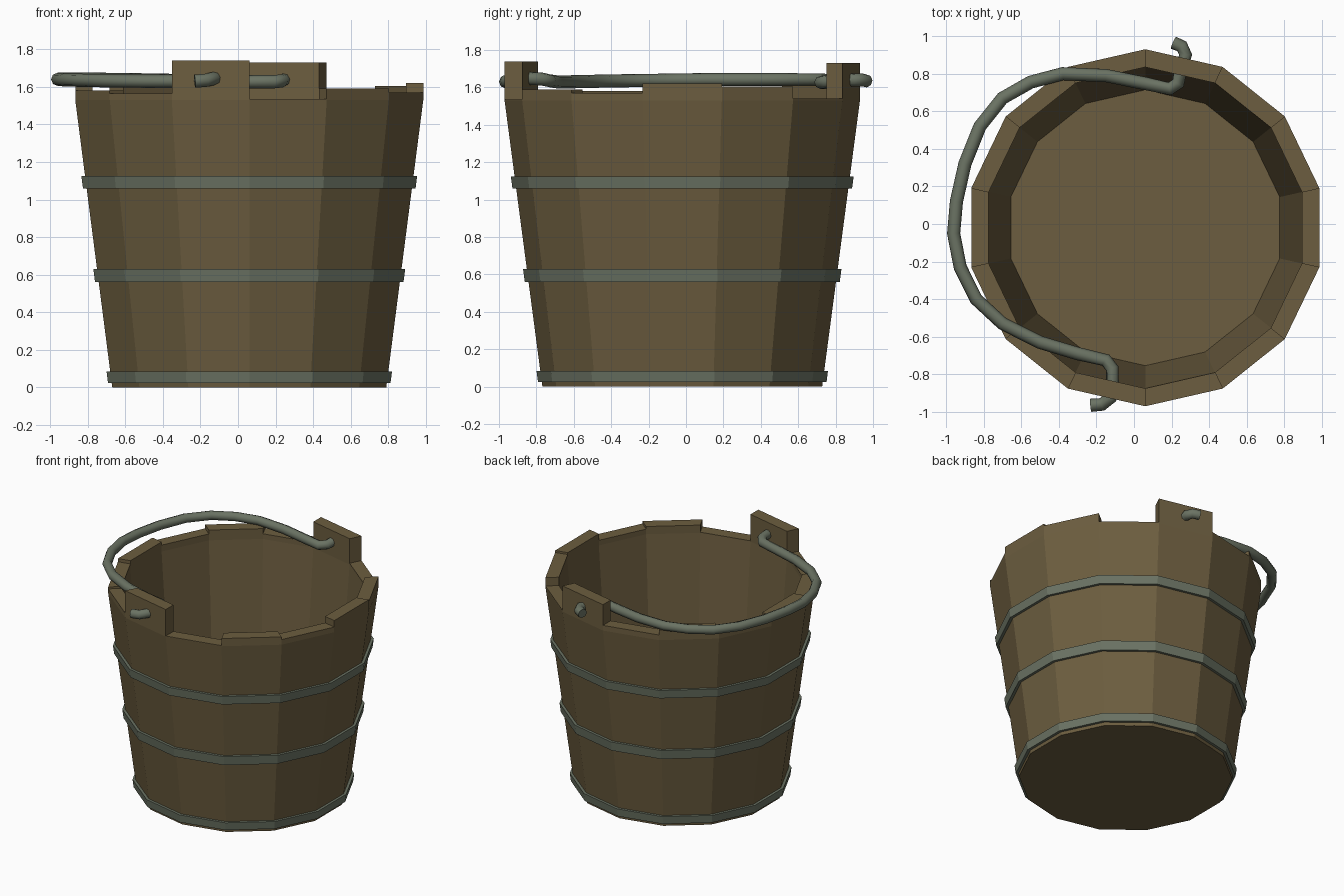
import bpy, bmesh, math
from mathutils import Vector

if "Cube" in bpy.data.objects:
    bpy.data.objects.remove(bpy.data.objects["Cube"])

N = 14
CX, CY = 0.06, -0.02


def material(name, rgb):
    m = bpy.data.materials.new(name)
    m.diffuse_color = (*rgb, 1)
    m.use_nodes = True
    m.node_tree.nodes["Principled BSDF"].inputs["Base Color"].default_value = m.diffuse_color
    return m


wood = material("wood", (0.150, 0.110, 0.050))
metal = material("metal", (0.145, 0.170, 0.125))


def corner(i, r, z):
    a = math.radians(90) - 2 * math.pi * i / N
    return Vector((CX + r * math.cos(a), CY + r * math.sin(a), z))


def finish(name, bm, mat):
    bmesh.ops.recalc_face_normals(bm, faces=bm.faces[:])
    me = bpy.data.meshes.new(name)
    bm.to_mesh(me)
    bm.free()
    me.materials.append(mat)
    ob = bpy.data.objects.new(name, me)
    bpy.context.collection.objects.link(ob)
    return ob


def sweep(bm, profile, i):
    """Closed (radius, z) profile spanning one side of the 14-gon."""
    a = [bm.verts.new(corner(i, r, z)) for r, z in profile]
    b = [bm.verts.new(corner(i + 1, r, z)) for r, z in profile]
    n = len(profile)
    for k in range(n):
        bm.faces.new((a[k], a[(k + 1) % n], b[(k + 1) % n], b[k]))
    return a, b


# Staves: sloping walls with uneven tops, two of them raised as handle ears
tops = [1.73, 1.54, 1.605, 1.62, 1.57, 1.59, 1.535,
        1.74, 1.565, 1.58, 1.605, 1.58, 1.61, 1.57]
bm = bmesh.new()
for i, h in enumerate(tops):
    prof = [(0.748, 0.001), (0.95, 1.53), (0.95, h),
            (0.855, h), (0.855, 1.53), (0.73, 0.001)]
    a, b = sweep(bm, prof, i)
    for end in (a, b):
        bm.faces.new((end[0], end[1], end[4], end[5]))
        bm.faces.new((end[1], end[2], end[3], end[4]))
finish("staves", bm, wood)

# Floor board closing the bottom
bm = bmesh.new()
low = [bm.verts.new(corner(i, 0.748, 0)) for i in range(N)]
high = [bm.verts.new(corner(i, 0.735, 0.05)) for i in range(N)]
bm.faces.new(low)
bm.faces.new(high)
for i in range(N):
    j = (i + 1) % N
    bm.faces.new((low[i], low[j], high[j], high[i]))
finish("floor", bm, wood)


# Metal hoops following the wall slope
def wall(z):
    return 0.748 + 0.202 * z / 1.53


for name, z0, z1 in (("bottom_hoop", 0.025, 0.085),
                     ("middle_hoop", 0.56, 0.63),
                     ("top_hoop", 1.06, 1.125)):
    bm = bmesh.new()
    prof = [(wall(z0) - 0.01, z0), (wall(z0) + 0.02, z0),
            (wall(z1) + 0.02, z1), (wall(z1) - 0.01, z1)]
    for i in range(N):
        sweep(bm, prof, i)
    bmesh.ops.remove_doubles(bm, verts=bm.verts[:], dist=1e-4)
    finish(name, bm, metal)

# Bail handle: bent rod hooked through both ears and folded to the left
path = [(-0.23, -0.965, 1.63), (-0.17, -0.96, 1.635), (-0.125, -0.925, 1.645),
        (-0.115, -0.86, 1.65), (-0.115, -0.77, 1.645), (-0.15, -0.725, 1.635),
        (-0.30, -0.69, 1.63), (-0.50, -0.63, 1.63), (-0.70, -0.53, 1.632),
        (-0.84, -0.40, 1.635), (-0.925, -0.23, 1.637), (-0.96, -0.05, 1.64),
        (-0.945, 0.12, 1.642), (-0.90, 0.32, 1.642), (-0.82, 0.52, 1.642),
        (-0.70, 0.67, 1.64), (-0.55, 0.755, 1.638), (-0.38, 0.80, 1.635),
        (-0.15, 0.79, 1.63), (0.05, 0.75, 1.627), (0.19, 0.72, 1.627),
        (0.235, 0.75, 1.632), (0.25, 0.83, 1.64), (0.275, 0.90, 1.64),
        (0.255, 0.945, 1.64), (0.21, 0.965, 1.635)]
cu = bpy.data.curves.new("handle", "CURVE")
cu.dimensions = "3D"
cu.bevel_depth = 0.035
cu.bevel_resolution = 2
cu.use_fill_caps = True
sp = cu.splines.new("POLY")
sp.points.add(len(path) - 1)
for p, co in zip(sp.points, path):
    p.co = (*co, 1)
cu.materials.append(metal)
handle = bpy.data.objects.new("handle", cu)
bpy.context.collection.objects.link(handle)
bpy.context.view_layer.objects.active = handle
handle.select_set(True)
bpy.ops.object.convert(target="MESH")
bpy.ops.object.shade_smooth_by_angle(angle=math.radians(50))
